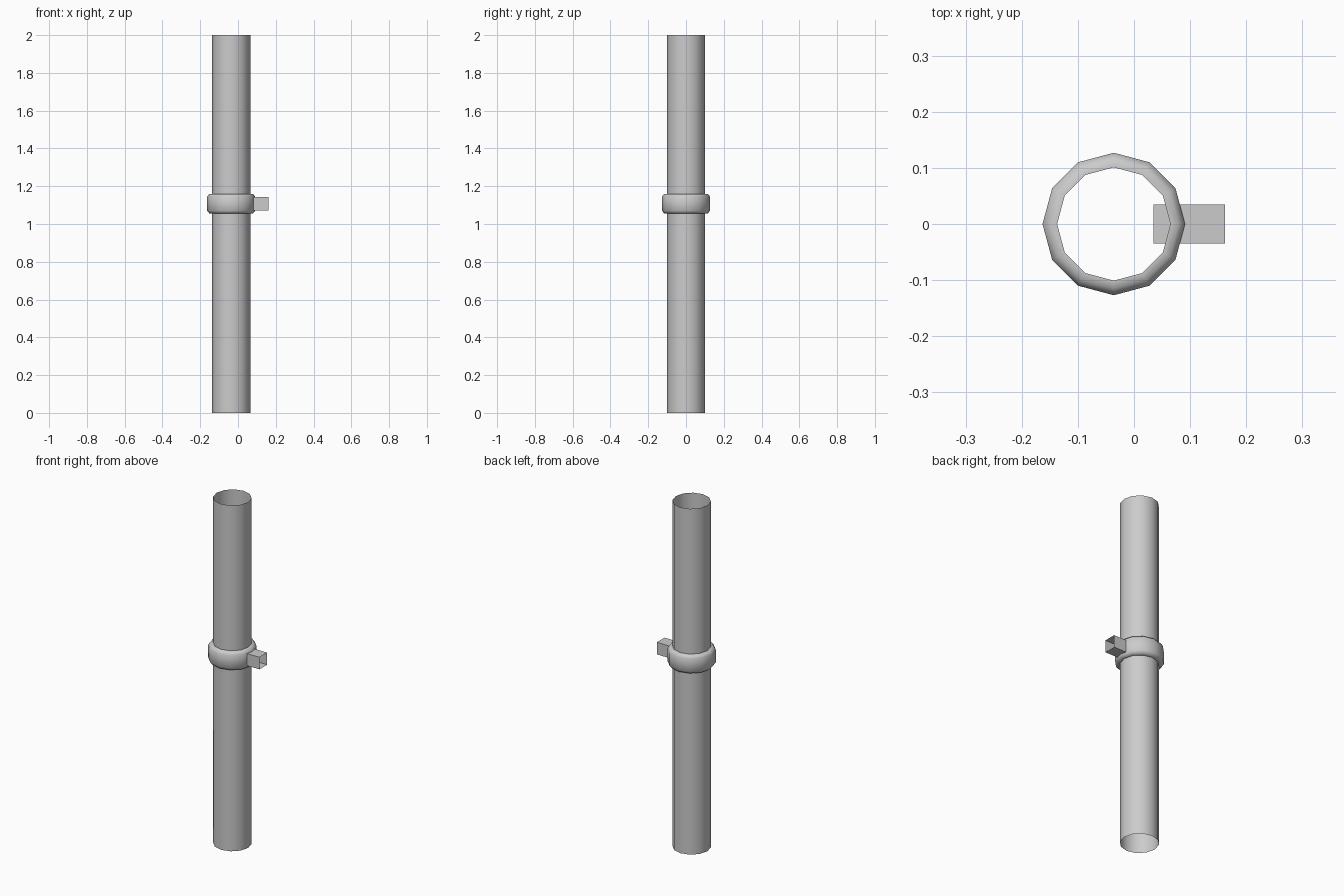
import bpy
import bmesh
import math

cube = bpy.data.objects.get("Cube")
if cube:
    bpy.data.objects.remove(cube, do_unlink=True)

SIDES = 12
AXIS_X = -0.036

grey = bpy.data.materials.new("plain grey")
grey.use_nodes = True
colour = (0.6, 0.6, 0.6, 1)
grey.diffuse_color = colour
grey.node_tree.nodes["Principled BSDF"].inputs["Base Color"].default_value = colour


def sweep_shell(name, profile, sides, smooth):
    """Turn a (radius, height) profile around z into an open shell."""
    bm = bmesh.new()
    rings = []
    for radius, height in profile:
        angles = [math.tau * i / sides for i in range(sides)]
        rings.append([bm.verts.new((radius * math.cos(a), radius * math.sin(a), height))
                      for a in angles])
    for low, high in zip(rings, rings[1:]):
        for i in range(sides):
            j = (i + 1) % sides
            face = bm.faces.new((low[i], low[j], high[j], high[i]))
            face.smooth = smooth
    mesh = bpy.data.meshes.new(name)
    bm.to_mesh(mesh)
    bm.free()
    mesh.materials.append(grey)
    obj = bpy.data.objects.new(name, mesh)
    bpy.context.collection.objects.link(obj)
    return obj


# Long open tube
pipe = sweep_shell("pipe", [(0.101, 0), (0.101, 2)], SIDES, True)
pipe.location.x = AXIS_X

# Rounded collar around the tube
collar_profile = [(0.101, 1.055), (0.115, 1.055), (0.127, 1.07),
                  (0.127, 1.145), (0.115, 1.16), (0.101, 1.16)]
collar = sweep_shell("collar", collar_profile, SIDES, True)
collar.location.x = AXIS_X

# Square open socket sticking out of the collar
half = 0.035
socket = sweep_shell("socket", [(half * math.sqrt(2), 0), (half * math.sqrt(2), 0.127)], 4, False)
for vert in socket.data.vertices:
    x, y, z = vert.co
    # Turn the square by an eighth and lay it along x
    vert.co = (z, (x - y) * math.sqrt(0.5), -(x + y) * math.sqrt(0.5))
socket.location = (0.035, 0, 1.107)
socket.data.update()
